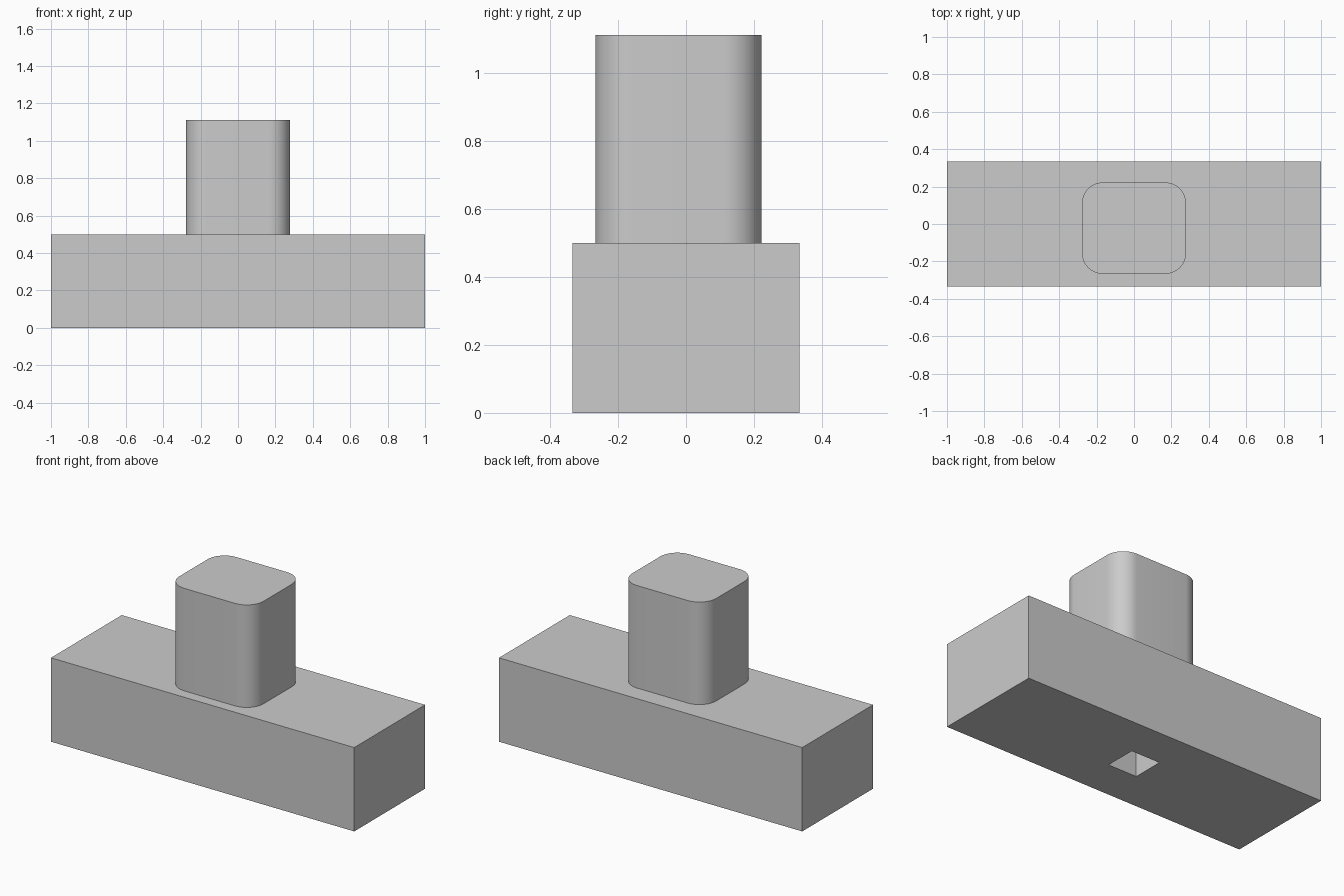
import bpy
import math

if "Cube" in bpy.data.objects:
    bpy.data.objects.remove(bpy.data.objects["Cube"], do_unlink=True)

U = 1 / 9  # design unit

grey = bpy.data.materials.new("plain grey")
grey.use_nodes = True
colour = (0.6, 0.6, 0.6, 1)
grey.diffuse_color = colour
grey.node_tree.nodes["Principled BSDF"].inputs["Base Color"].default_value = colour


def box(name, size, centre):
    """Axis-aligned box with its size baked into the mesh."""
    bpy.ops.mesh.primitive_cube_add(size=1, location=centre)
    ob = bpy.context.object
    ob.name = name
    ob.scale = size
    bpy.ops.object.transform_apply(location=False, rotation=False, scale=True)
    ob.data.materials.append(grey)
    return ob


def apply_modifier(ob, mod):
    bpy.context.view_layer.objects.active = ob
    bpy.ops.object.modifier_apply(modifier=mod.name)


# Base block
base = box("base_block", (18 * U, 6 * U, 4.5 * U), (0, 0, 2.25 * U))

# Square socket up through the base, closed above by the post
cutter = box("socket_cutter", (1.7 * U, 1.7 * U, 6 * U), (0, 0, 2.25 * U))
cutter.hide_render = True
cut = base.modifiers.new("socket", 'BOOLEAN')
cut.operation = 'DIFFERENCE'
cut.solver = 'EXACT'
cut.object = cutter
apply_modifier(base, cut)
bpy.data.objects.remove(cutter, do_unlink=True)

# Post with rounded vertical edges, set slightly to the front
post = box("post", (5 * U, 4.4 * U, 5.5 * U), (0, -0.2 * U, 7.25 * U))
weights = post.data.attributes.new("bevel_weight_edge", 'FLOAT', 'EDGE')
for edge in post.data.edges:
    a, b = (post.data.vertices[i].co for i in edge.vertices)
    weights.data[edge.index].value = 1.0 if abs(a.z - b.z) > U else 0.0
rounding = post.modifiers.new("rounding", 'BEVEL')
rounding.limit_method = 'WEIGHT'
rounding.width = U
rounding.segments = 12
apply_modifier(post, rounding)

bpy.ops.object.select_all(action='DESELECT')
post.select_set(True)
bpy.context.view_layer.objects.active = post
bpy.ops.object.shade_smooth_by_angle(angle=math.radians(30))
